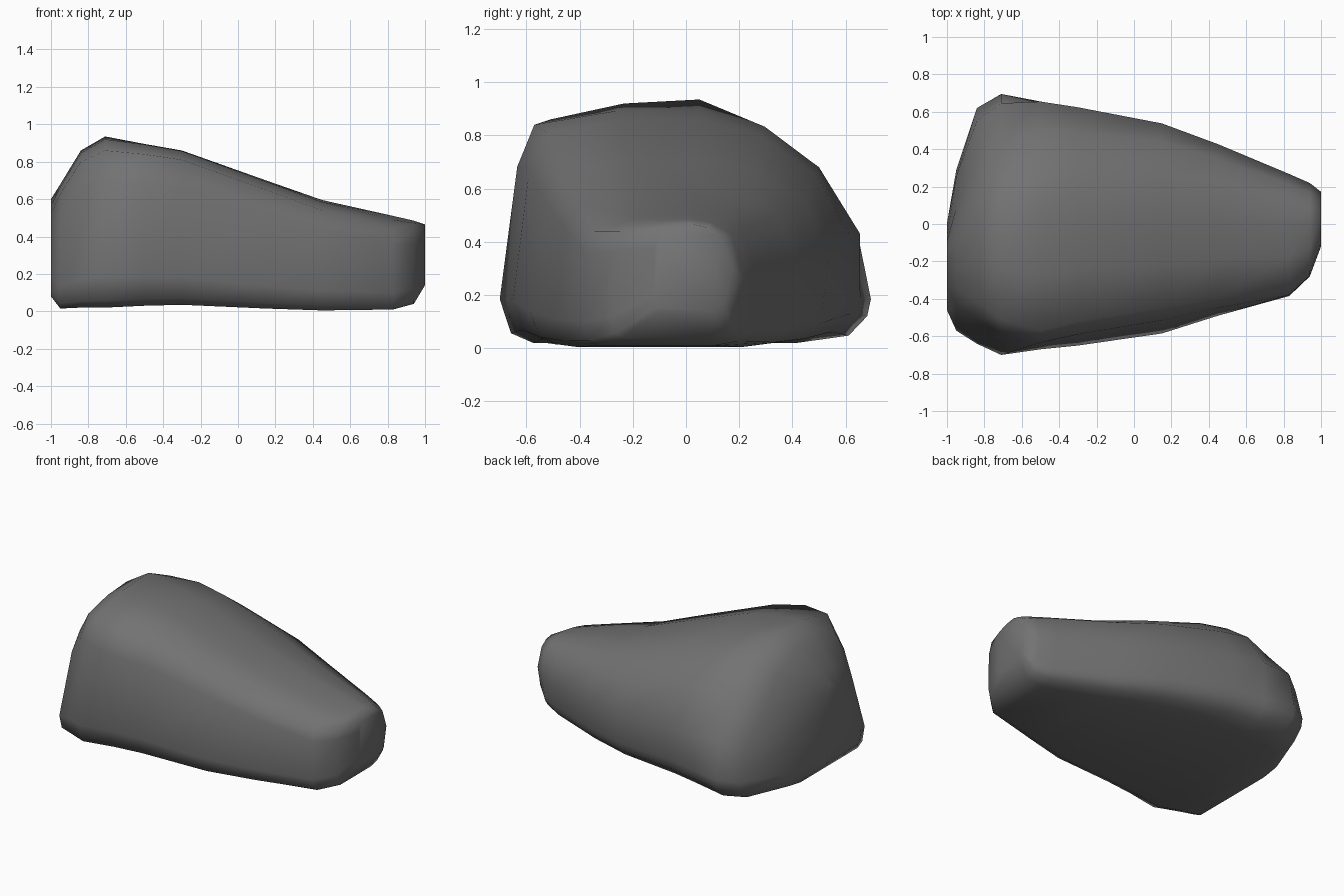
import bpy
import bmesh
from mathutils import Vector

cube = bpy.data.objects.get("Cube")
if cube:
    bpy.data.objects.remove(cube)

# Stone colour
stone = bpy.data.materials.new("dark grey stone")
stone.use_nodes = True
grey = (0.17, 0.17, 0.17, 1)
stone.diffuse_color = grey
shader = stone.node_tree.nodes["Principled BSDF"]
shader.inputs["Base Color"].default_value = grey
shader.inputs["Roughness"].default_value = 0.9

# Cross-sections along the boulder:
# x, front y, back y, bottom z, front brow (y, z), peak (y, z), back shoulder (y, z)
sections = [
    (-1.0, -.46, 0, .08, (-.25, .52), (-.15, .6), (-.07, .43)),
    (-.95, -.57, .29, .015, (-.35, .63), (-.1, .68), (.09, .51)),
    (-.84, -.64, .62, .02, (-.41, .8), (0, .86), (.34, .59)),
    (-.71, -.7, .695, .02, (-.51, .86), (.05, .935), (.44, .65)),
    (-.5, -.67, .655, .03, (-.57, .84), (.05, .895), (.5, .68)),
    (-.3, -.65, .615, .035, (-.52, .81), (.04, .86), (.49, .65)),
    (.15, -.585, .51, .015, (-.45, .65), (.02, .7), (.44, .56)),
    (.45, -.49, .39, .005, (-.4, .54), (.02, .595), (.35, .5)),
    (.83, -.385, .225, .01, (-.35, .44), (0, .51), (.21, .45)),
    (.94, -.28, .18, .04, (-.25, .44), (0, .485), (.17, .43)),
    (1.0, -.12, .15, .14, (-.1, .43), (.03, .465), (.13, .42)),
]


def bulge(a, b, amount, along=.5):
    """Point between a and b, pushed outward to round the side."""
    a, b = Vector(a), Vector(b)
    side = b - a
    return a.lerp(b, along) + Vector((-side.y, side.x)) * amount


def outline(front, back, bottom, brow, peak, shoulder):
    """Closed cross-section: up the front, over the top, down the back."""
    width, height = back - front, peak[1] - bottom
    front_low = (front, bottom + height * .18)
    back_low = (back, bottom + height * .18)
    return [
        (front + width * .09, bottom),
        (front + width * .03, bottom + height * .04),
        front_low,
        bulge(front_low, brow, .06, .75),
        brow,
        bulge(brow, peak, .04),
        peak,
        bulge(peak, shoulder, .1),
        shoulder,
        bulge(shoulder, back_low, .14, .55),
        back_low,
        (back - width * .01, bottom + height * .11),
        (back - width * .06, bottom + height * .03),
        (back - width * .2, bottom),
    ]


# Boulder: loft the sections and close both ends
bm = bmesh.new()
rings = []
for x, *shape in sections:
    rings.append([bm.verts.new((x, y, z)) for y, z in outline(*shape)])
for ring, following in zip(rings, rings[1:]):
    for i in range(len(ring)):
        bm.faces.new((ring[i - 1], ring[i], following[i], following[i - 1]))
for ring in (rings[0], rings[-1]):
    bm.faces.new(ring)
bmesh.ops.recalc_face_normals(bm, faces=bm.faces)

mesh = bpy.data.meshes.new("boulder")
bm.to_mesh(mesh)
bm.free()
mesh.materials.append(stone)
boulder = bpy.data.objects.new("boulder", mesh)
bpy.context.collection.objects.link(boulder)

# Soft shading across the worn facets
for face in mesh.polygons:
    face.use_smooth = True
